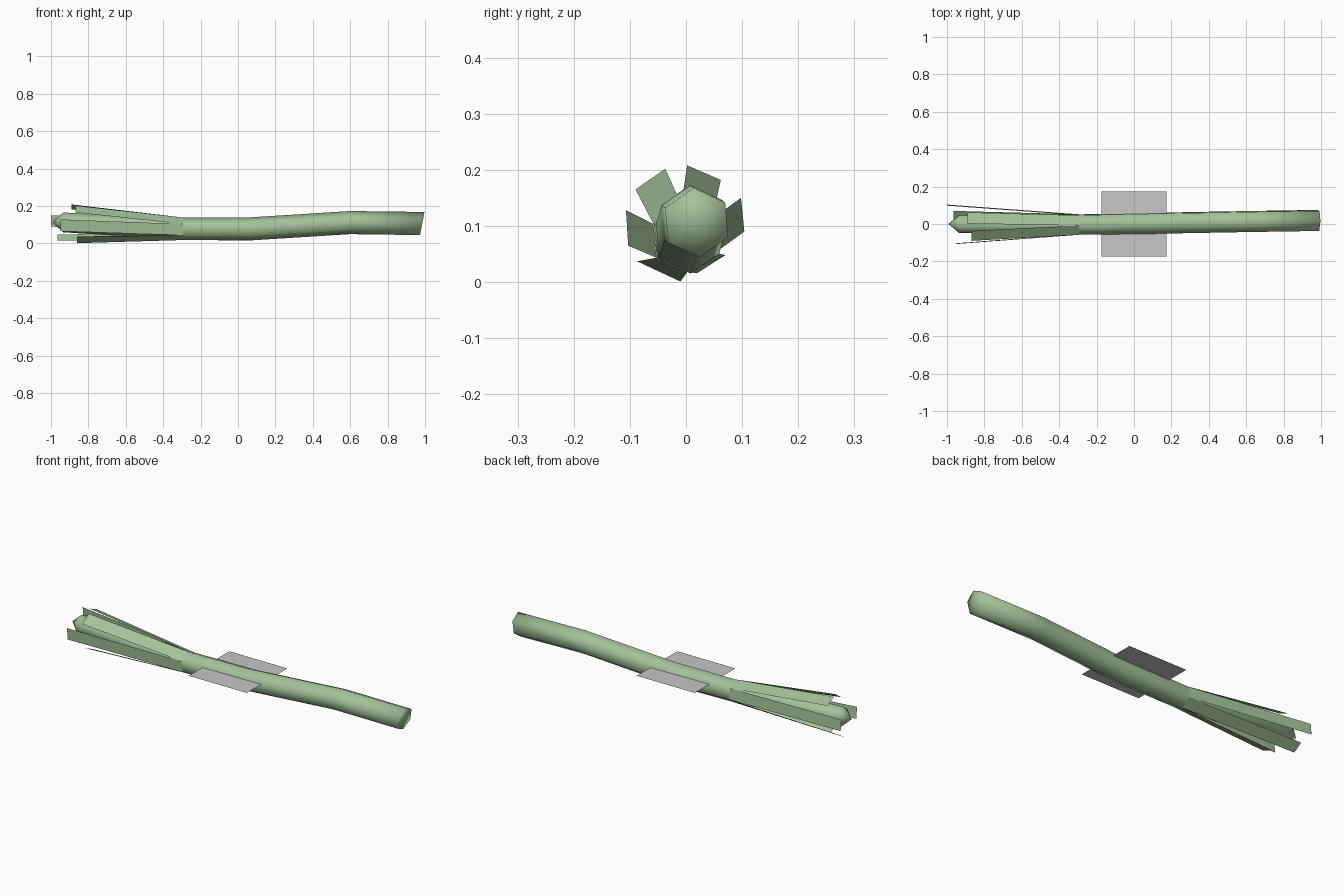
import bpy, bmesh, math
from mathutils import Vector

if "Cube" in bpy.data.objects:
    bpy.data.objects.remove(bpy.data.objects["Cube"])


def material(name, rgb):
    m = bpy.data.materials.new(name)
    m.diffuse_color = (*rgb, 1)
    m.use_nodes = True
    m.node_tree.nodes["Principled BSDF"].inputs["Base Color"].default_value = m.diffuse_color
    return m


def make(name, bm, mat, smooth=False):
    me = bpy.data.meshes.new(name)
    for f in bm.faces:
        f.smooth = smooth
    bm.to_mesh(me)
    bm.free()
    ob = bpy.data.objects.new(name, me)
    me.materials.append(mat)
    bpy.context.collection.objects.link(ob)
    return ob


green = material("stalk green", (0.37, 0.54, 0.32))
grey = material("plain grey", (0.57, 0.57, 0.57))


def hexagon(x, y, z, r, lean=0.0):
    """Six points around the stalk; lean slants the ring along x."""
    pts = []
    for k in range(6):
        a = math.radians(35 + 60 * k)
        pts.append(Vector((x + lean * math.sin(a), y + r * math.cos(a), z + r * math.sin(a))))
    return pts


# Bent six-sided stalk with a pointed tip and a slanted cut end
bm = bmesh.new()
rings = [(-0.935, 0.0, 0.112, 0.053, 0), (-0.30, -0.003, 0.078, 0.060, 0),
         (0.06, 0.003, 0.077, 0.062, 0), (0.60, 0.013, 0.111, 0.062, 0),
         (0.985, 0.019, 0.106, 0.062, 0.012)]
loops = [[bm.verts.new(p) for p in hexagon(*r)] for r in rings]
tip = bm.verts.new((-0.993, 0.0, 0.113))
cut = bm.verts.new((0.985, 0.019, 0.106))
for k in range(6):
    j = (k + 1) % 6
    for a, b in zip(loops, loops[1:]):
        bm.faces.new((a[k], a[j], b[j], b[k]))
    bm.faces.new((tip, loops[0][j], loops[0][k]))
    bm.faces.new((cut, loops[-1][k], loops[-1][j]))
bmesh.ops.recalc_face_normals(bm, faces=bm.faces)
make("stalk", bm, green, smooth=True)

# Six thin leaves that peel away from the stalk: end x and end edge as (y, z) pairs
leaf_ends = [(-0.89, (0.062, 0.182), (0.002, 0.208)),
             (-0.87, (-0.037, 0.202), (-0.090, 0.165)),
             (-0.95, (-0.107, 0.128), (-0.103, 0.065)),
             (-0.86, (-0.087, 0.037), (-0.010, 0.001)),
             (-0.965, (0.020, 0.016), (0.070, 0.048)),
             (-1.0, (0.104, 0.090), (0.098, 0.150))]
base = hexagon(-0.295, -0.003, 0.078, 0.0605)
for k, (x, p, q) in enumerate(leaf_ends):
    bm = bmesh.new()
    corners = (base[k], base[(k + 1) % 6], (x, *q), (x, *p))
    f = bm.faces.new([bm.verts.new(c) for c in corners])
    f.normal_update()
    mid = f.calc_center_median()
    if f.normal.dot(Vector((0, mid.y, mid.z - 0.09))) < 0:
        f.normal_flip()
    make(f"leaf_{k + 1}", bm, green)

# Flat square plate crossing the middle of the stalk
bm = bmesh.new()
bmesh.ops.create_grid(bm, x_segments=1, y_segments=1, size=0.174)
bmesh.ops.translate(bm, verts=bm.verts, vec=(0, 0, 0.103))
make("flat_plate", bm, grey)
